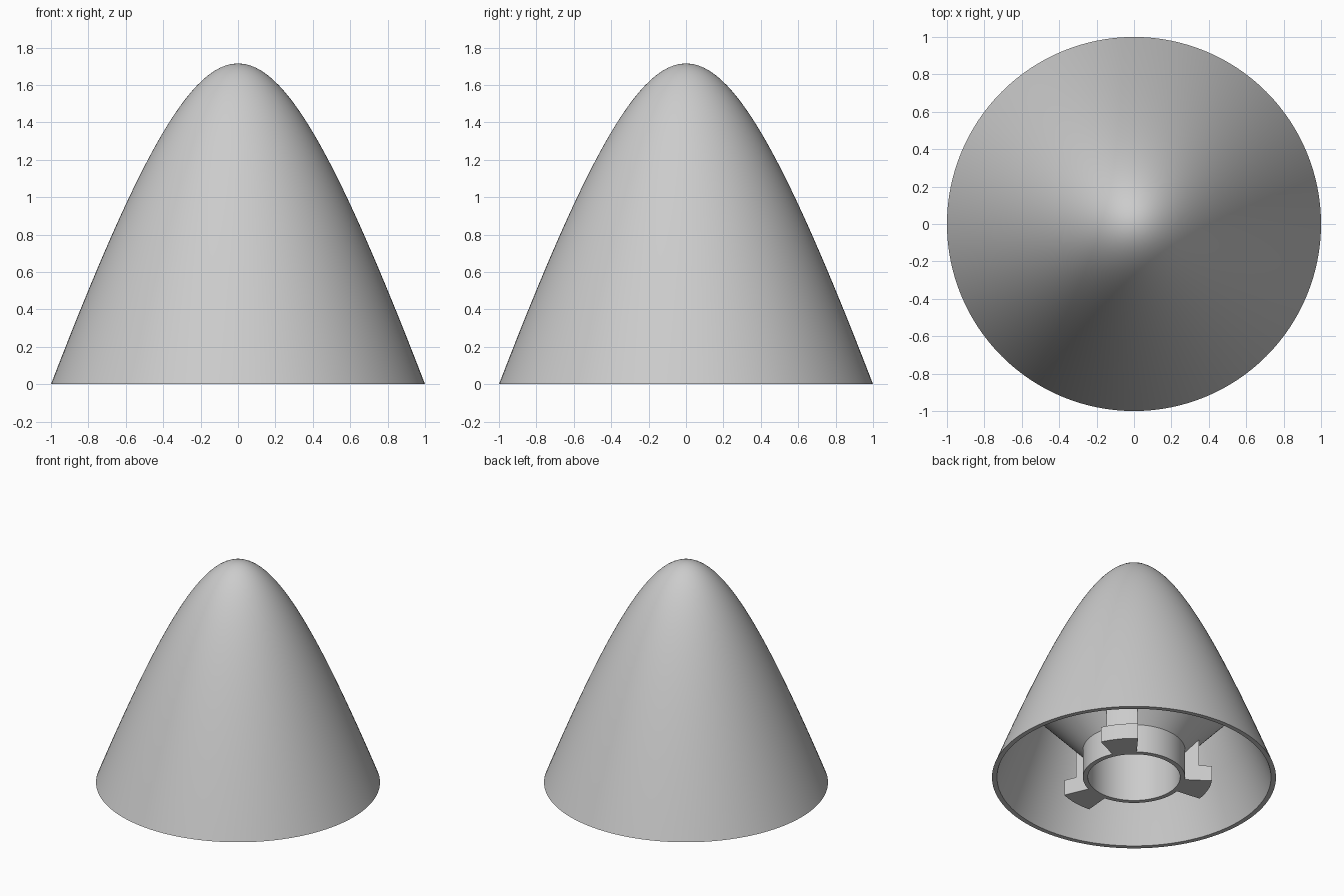
import bpy
import bmesh
from math import sqrt, radians, cos, sin
from mathutils import Vector, Matrix

cube = bpy.data.objects.get("Cube")
if cube:
    bpy.data.objects.remove(cube, do_unlink=True)

grey = bpy.data.materials.new("plain_grey")
grey.use_nodes = True
COLOUR = (0.6, 0.6, 0.6, 1)
grey.diffuse_color = COLOUR
grey.node_tree.nodes["Principled BSDF"].inputs["Base Color"].default_value = COLOUR

HEIGHT, BLUNT = 1.715, 1.8      # hyperbolic nose
TUBE_R, BORE_R = 0.36, 0.325
FLARE_Z, FLARE_SLOPE = 0.22, 1.1
WALL = 0.035


def nose_z(r):
    b2 = (HEIGHT + BLUNT) ** 2 - BLUNT ** 2
    return HEIGHT + BLUNT - sqrt(BLUNT ** 2 + b2 * r * r)


def flare_z(r):
    return FLARE_Z + FLARE_SLOPE * (r - TUBE_R)


def revolve(name, profile, start=0, sweep=360, steps=128, closed=False):
    """Sweep an (r, z) profile about z; partial sweeps get end caps."""
    bm = bmesh.new()
    verts = [bm.verts.new((r, 0, z)) for r, z in profile]
    edges = [bm.edges.new(pair) for pair in zip(verts, verts[1:])]
    if closed:
        edges.append(bm.edges.new((verts[-1], verts[0])))
    bmesh.ops.rotate(bm, verts=verts, cent=(0, 0, 0),
                     matrix=Matrix.Rotation(radians(start), 3, 'Z'))
    bmesh.ops.spin(bm, geom=verts + edges, cent=(0, 0, 0), axis=(0, 0, 1),
                   angle=radians(sweep), steps=steps)
    bmesh.ops.remove_doubles(bm, verts=bm.verts, dist=1e-4)
    if sweep < 360:
        bmesh.ops.holes_fill(bm, edges=[e for e in bm.edges if e.is_boundary], sides=0)
    bmesh.ops.recalc_face_normals(bm, faces=bm.faces)
    mesh = bpy.data.meshes.new(name)
    bm.to_mesh(mesh)
    bm.free()
    mesh.materials.append(grey)
    obj = bpy.data.objects.new(name, mesh)
    bpy.context.collection.objects.link(obj)
    bpy.ops.object.select_all(action='DESELECT')
    obj.select_set(True)
    bpy.context.view_layer.objects.active = obj
    bpy.ops.object.shade_smooth_by_angle(angle=radians(30))
    return obj


# Nose shell, thin skirt, flared underside and mounting tube as one section
outer = [(i / 32, nose_z(i / 32)) for i in range(33)]
skirt = [(r - WALL, nose_z(r)) for r in (1, 0.95, 0.9, 0.85, 0.8)]
join_r = 0.725
hub = [(join_r, flare_z(join_r)), (TUBE_R, FLARE_Z), (TUBE_R, 0),
       (BORE_R, 0), (BORE_R, 0.9), (0, 0.9)]
revolve("nose_cone", outer + skirt + hub)

# Three stepped locking lugs around the mounting tube
FOOT_R, RISER_R, FOOT_Z, EMBED_R = 0.55, 0.46, 0.12, 0.345
lug = [(EMBED_R, 0), (FOOT_R, 0), (FOOT_R, FOOT_Z), (RISER_R, FOOT_Z),
       (RISER_R, flare_z(RISER_R) + 0.02), (EMBED_R, FLARE_Z + 0.02)]
for i in range(3):
    revolve(f"locking_lug_{i + 1}", lug, start=39 + 120 * i - 14, sweep=28,
            steps=8, closed=True)
